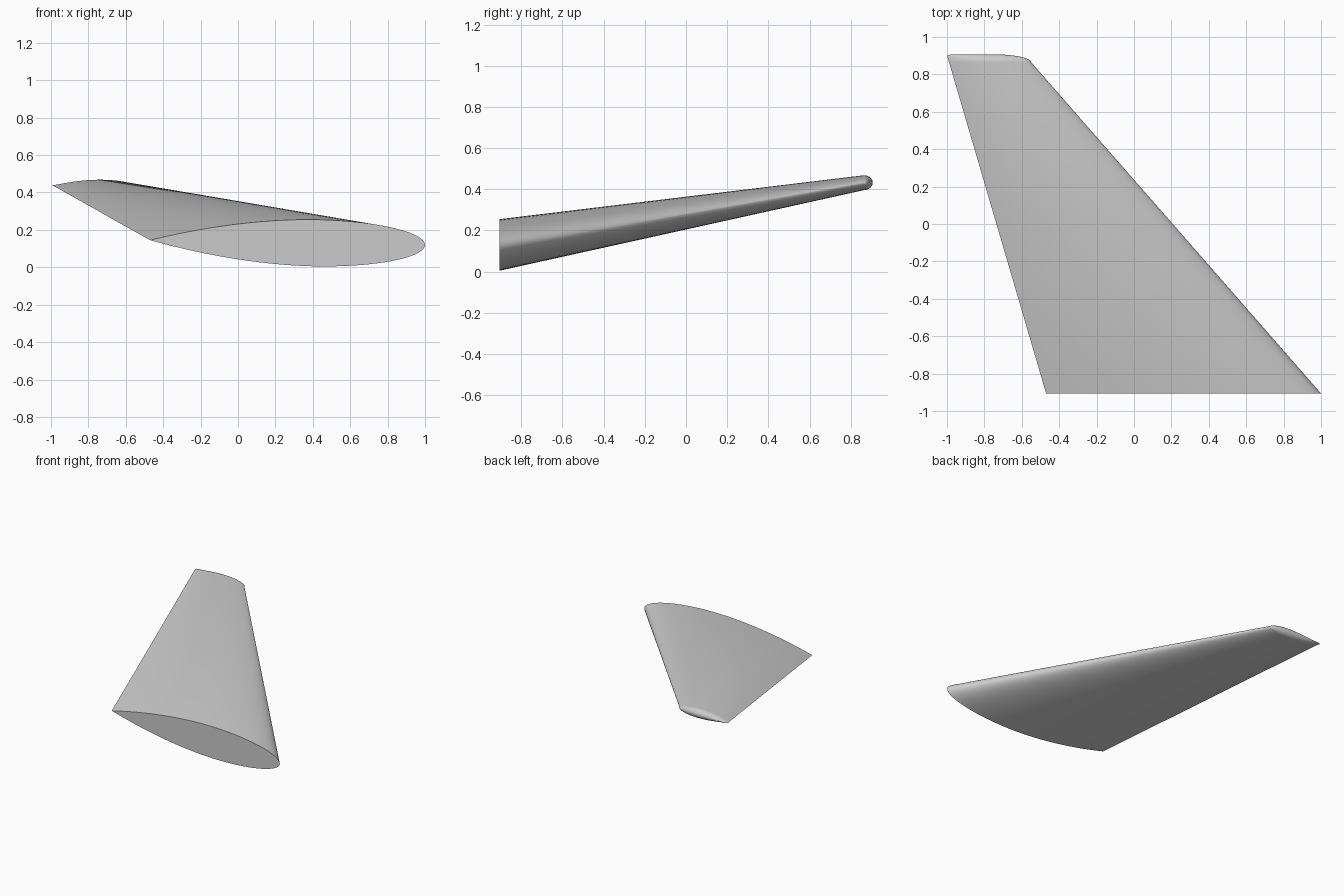
import bpy, bmesh, math

if "Cube" in bpy.data.objects:
    bpy.data.objects.remove(bpy.data.objects["Cube"])

STATIONS, CAP_STEPS = 32, 10
ROOT = dict(y=-0.906, nose=(1.0, 0.12), tail=(-0.47, 0.145), half=0.125)
TIP = dict(y=0.865, nose=(-0.55, 0.429), tail=(-0.989, 0.437), half=0.036)


def thickness(u):
    """Relative half thickness: elliptical nose, tapering to a sharp tail."""
    if u < 0.4:
        return math.sqrt(max(0, 1 - ((0.4 - u) / 0.4) ** 2))
    return 1 - ((u - 0.4) / 0.6) ** 1.85


def bulge(u):
    """How far the rounded tip reaches outward at each chord station."""
    full = 0.042 if u < 0.94 else 0.042 - 0.1 * (u - 0.94)
    return full * math.sqrt(1 - (1 - min(1, u / 0.45)) ** 2)


def point(section, u, side, out=0):
    (x0, z0), (x1, z1) = section["nose"], section["tail"]
    return (x0 + (x1 - x0) * u - 0.294 * out * u,
            section["y"] + out,
            z0 + (z1 - z0) * u + side * section["half"] * thickness(u))


fractions = [(1 - math.cos(math.pi * i / STATIONS)) / 2 for i in range(STATIONS + 1)]
bm = bmesh.new()


def row(section, side, reach=0):
    return [bm.verts.new(point(section, u, side, reach * bulge(u))) for u in fractions]


# Rows run from the upper root, around the rounded tip, to the lower root
rows = [row(ROOT, 1)]
for k in range(CAP_STEPS + 1):
    angle = math.pi * k / CAP_STEPS
    rows.append(row(TIP, math.cos(angle), math.sin(angle)))
rows.append(row(ROOT, -1))

for a, b in zip(rows, rows[1:]):
    for i in range(STATIONS):
        bm.faces.new((a[i], a[i + 1], b[i + 1], b[i]))

# Flat root end
bm.faces.new(rows[0] + rows[-1][-2:0:-1])
bmesh.ops.remove_doubles(bm, verts=bm.verts, dist=0.00005)
bmesh.ops.recalc_face_normals(bm, faces=bm.faces)

mesh = bpy.data.meshes.new("wing")
bm.to_mesh(mesh)
bm.free()
wing = bpy.data.objects.new("wing", mesh)
bpy.context.collection.objects.link(wing)

# Plain grey skin
grey = bpy.data.materials.new("light grey")
grey.use_nodes = True
grey.diffuse_color = (0.6, 0.6, 0.6, 1)
grey.node_tree.nodes["Principled BSDF"].inputs["Base Color"].default_value = (0.6, 0.6, 0.6, 1)
mesh.materials.append(grey)

bpy.context.view_layer.objects.active = wing
wing.select_set(True)
bpy.ops.object.shade_smooth_by_angle(angle=math.radians(35))
